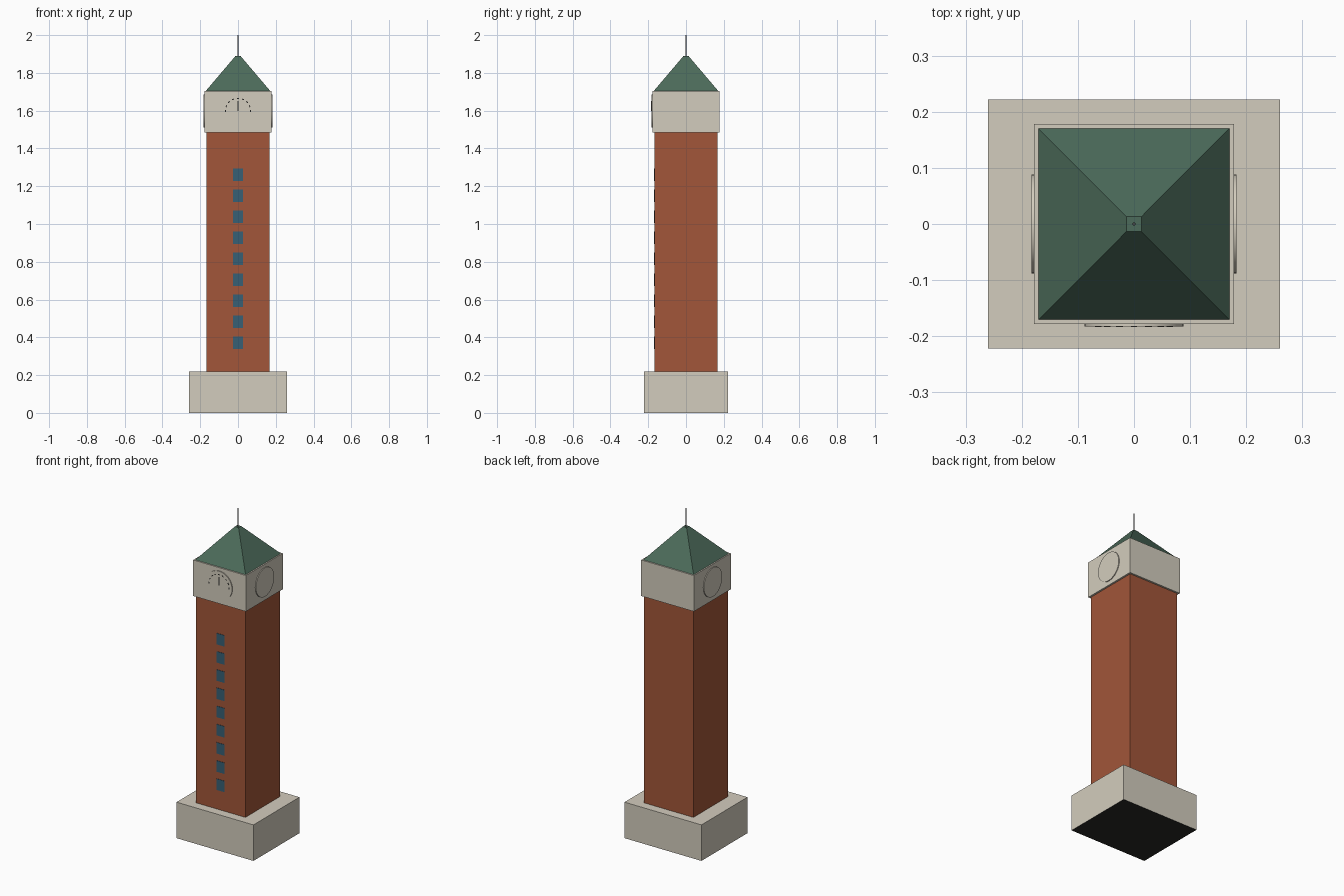
import bpy, math
from mathutils import Matrix, Vector

cube = bpy.data.objects.get("Cube")
if cube:
    bpy.data.objects.remove(cube, do_unlink=True)


def material(name, rgb):
    m = bpy.data.materials.new(name)
    m.use_nodes = True
    m.diffuse_color = (*rgb, 1)
    m.node_tree.nodes["Principled BSDF"].inputs["Base Color"].default_value = (*rgb, 1)
    return m


stone = material("pale stone", (0.65, 0.605, 0.51))
brick = material("red brick", (0.36, 0.093, 0.041))
copper = material("green copper", (0.072, 0.147, 0.103))
glass = material("blue glass", (0.038, 0.115, 0.178))
dark = material("dark metal", (0.02, 0.02, 0.018))
grey = material("grey metal", (0.06, 0.06, 0.06))


def finish(name, mat):
    ob = bpy.context.object
    ob.name = name
    ob.data.materials.append(mat)
    return ob


def box(name, size, centre, mat, tilt=0):
    bpy.ops.mesh.primitive_cube_add(size=1, location=centre)
    ob = finish(name, mat)
    ob.data.transform(Matrix.Rotation(tilt, 4, "Y") @ Matrix.Diagonal((*size, 1)))
    return ob


def block(name, half_x, half_y, bottom, top, mat):
    return box(name, (2 * half_x, 2 * half_y, top - bottom), (0, 0, (bottom + top) / 2), mat)


# Plinth with a dark underside, shaft and clock chamber
plinth = block("plinth", 0.26, 0.222, 0, 0.22, stone)
plinth.data.materials.append(dark)
for face in plinth.data.polygons:
    face.material_index = int(face.center.z < -0.1)
block("shaft", 0.167, 0.167, 0.22, 1.485, brick)
block("clock_chamber", 0.178, 0.178, 1.485, 1.705, stone)

# Hipped roof with a small flat top
bpy.ops.mesh.primitive_cone_add(vertices=4, radius1=0.17 * math.sqrt(2), radius2=0.013 * math.sqrt(2),
                                depth=0.185, location=(0, 0, 1.7975))
roof = finish("roof", copper)
roof.data.transform(Matrix.Rotation(math.pi / 4, 4, "Z"))

# Spire rod
bpy.ops.mesh.primitive_cylinder_add(vertices=8, radius=0.003, depth=0.12, location=(0, 0, 1.94))
finish("spire", grey)

# Window column on the front
for i in range(9):
    box(f"window_{i + 1}", (0.054, 0.006, 0.068), (0, -0.166, 0.371 + i * 0.1112), glass)

# Clock faces on the front and both sides
clock_z = 1.598
for side, normal in (("front", (0, -1, 0)), ("left", (1, 0, 0)), ("right", (-1, 0, 0))):
    n = Vector(normal)
    bpy.ops.mesh.primitive_cylinder_add(vertices=32, radius=0.088, depth=0.01,
                                        location=n * 0.178 + Vector((0, 0, clock_z)),
                                        rotation=n.to_track_quat("Z", "Y").to_euler())
    finish(f"clock_face_{side}", stone)
    bpy.ops.object.shade_smooth_by_angle()

# Dial marks on the upper half, and the hand
for i in range(9):
    a = math.radians(i * 22.5 - 90)
    box(f"dial_mark_{i + 1}", (0.011, 0.002, 0.005),
        (0.067 * math.sin(a), -0.1825, clock_z + 0.067 * math.cos(a)), dark, a)
box("clock_hand", (0.007, 0.003, 0.052), (0, -0.1825, clock_z + 0.026), dark)
